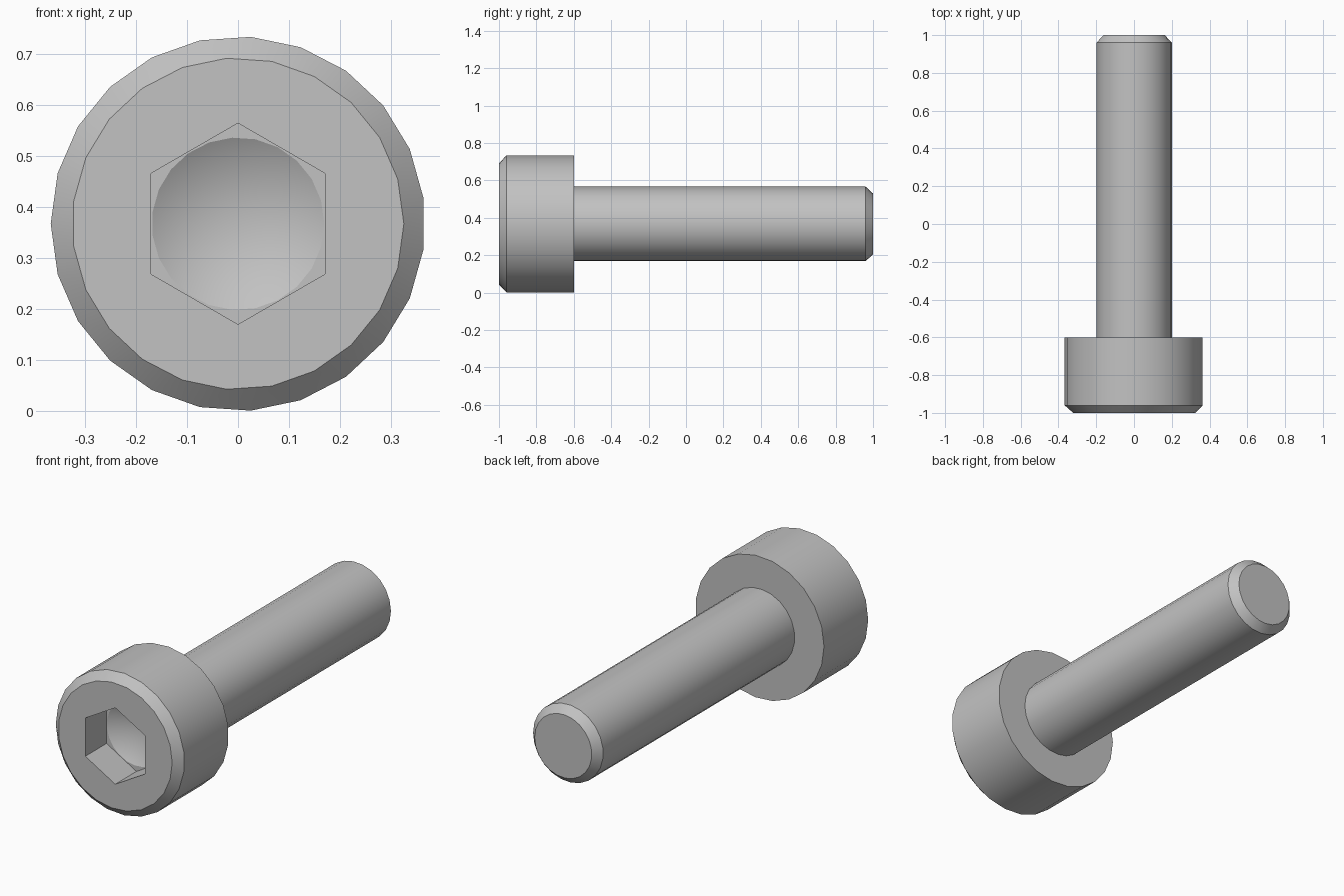
import bpy, bmesh
from math import sin, cos, pi

cube = bpy.data.objects.get("Cube")
if cube:
    bpy.data.objects.remove(cube, do_unlink=True)

SIDES = 23
AXIS_Z = 0.367

steel = bpy.data.materials.new("grey steel")
steel.use_nodes = True
GREY = (0.54, 0.54, 0.54, 1)
steel.diffuse_color = GREY
steel.node_tree.nodes["Principled BSDF"].inputs["Base Color"].default_value = GREY


def turned(name, profile, sides=SIDES):
    """Solid turned around the screw axis; profile rows are (y, radius, phase)."""
    bm = bmesh.new()
    rings = []
    for y, r, phase in profile:
        count = sides if r > 0 else 1
        rings.append([bm.verts.new((r * cos(phase + 2 * pi * i / sides), y,
                                    AXIS_Z + r * sin(phase + 2 * pi * i / sides)))
                      for i in range(count)])
    for (a, b), (row_a, row_b) in zip(zip(rings, rings[1:]), zip(profile, profile[1:])):
        # Line up rings whose starting angles differ
        shift = round((row_a[2] - row_b[2]) * sides / (2 * pi))
        for i in range(sides):
            j = (i + 1) % sides
            if len(b) == 1:
                bm.faces.new((a[i], a[j], b[0]))
            else:
                bm.faces.new((a[i], a[j], b[(j + shift) % sides], b[(i + shift) % sides]))
    for ring in (rings[0], rings[-1]):
        if len(ring) > 1:
            bm.faces.new(ring)
    bmesh.ops.recalc_face_normals(bm, faces=bm.faces)
    mesh = bpy.data.meshes.new(name)
    bm.to_mesh(mesh)
    bm.free()
    mesh.materials.append(steel)
    obj = bpy.data.objects.new(name, mesh)
    bpy.context.collection.objects.link(obj)
    return obj


def activate(obj):
    bpy.ops.object.select_all(action='DESELECT')
    obj.select_set(True)
    bpy.context.view_layer.objects.active = obj


# Chamfered head
head = turned("head", [(-1, 0.325, 0), (-0.96, 0.367, pi), (-0.6, 0.367, pi)])

# Hexagonal socket with a conical drill point
hex_cutter = turned("hex_cutter", [(-1.1, 0.197, pi / 2), (-0.827, 0.197, pi / 2)], 6)
drill_cutter = turned("drill_cutter", [(-0.92, 0.169, 0), (-0.827, 0.169, 0), (-0.73, 0, 0)])
activate(head)
for cutter in (hex_cutter, drill_cutter):
    cutter.hide_render = True
    mod = head.modifiers.new("socket", 'BOOLEAN')
    mod.operation = 'DIFFERENCE'
    mod.solver = 'EXACT'
    mod.object = cutter
    bpy.ops.object.modifier_apply(modifier=mod.name)
    bpy.data.objects.remove(cutter, do_unlink=True)

# Shank with chamfered tip
shank = turned("shank", [(-0.62, 0.2, 0), (0.96, 0.2, 0), (1, 0.163, 0)])

for part in (head, shank):
    activate(part)
    bpy.ops.object.shade_smooth_by_angle(angle=pi / 7)
